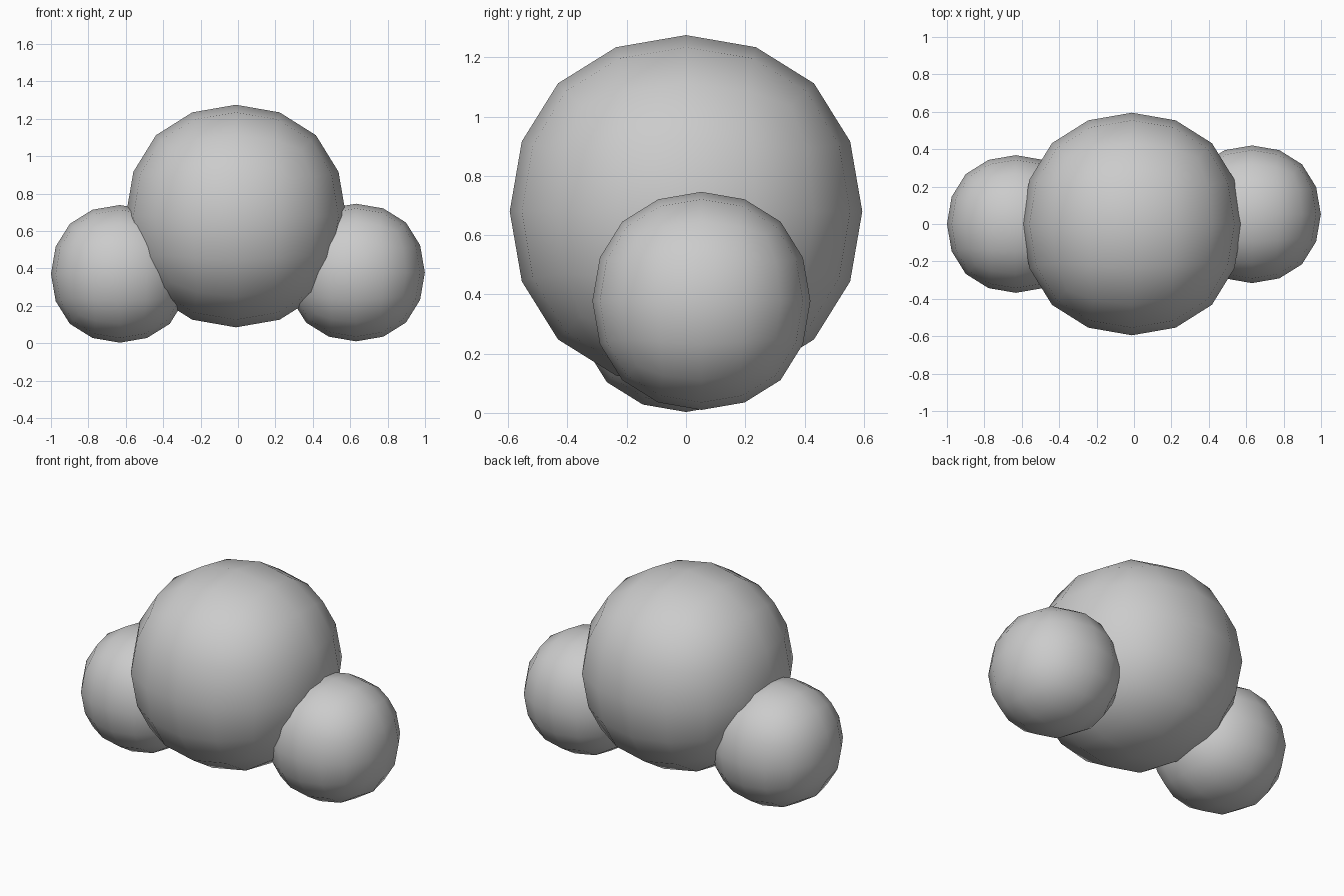
import bpy

if "Cube" in bpy.data.objects:
    bpy.data.objects.remove(bpy.data.objects["Cube"])

FACE_LIMIT = 0.8395  # how far a subdivided unit cube reaches along its axes


def ball(name, centre, radii):
    """Quad sphere: a cube rounded by two subdivision levels."""
    bpy.ops.mesh.primitive_cube_add(size=2, location=centre)
    ob = bpy.context.object
    ob.name = name
    ob.scale = [r / FACE_LIMIT for r in radii]
    bpy.ops.object.transform_apply(location=False, rotation=False, scale=True)
    mod = ob.modifiers.new("round", 'SUBSURF')
    mod.levels = mod.render_levels = 2
    bpy.ops.object.shade_smooth()
    return ob


# Large middle ball
ball("centre_ball", (-0.011, 0, 0.68), (0.589, 0.595, 0.595))

# Two small balls, the right one set slightly back
ball("left_ball", (-0.632, 0, 0.371), (0.368, 0.368, 0.368))
ball("right_ball", (0.631, 0.052, 0.378), (0.368, 0.368, 0.368))
